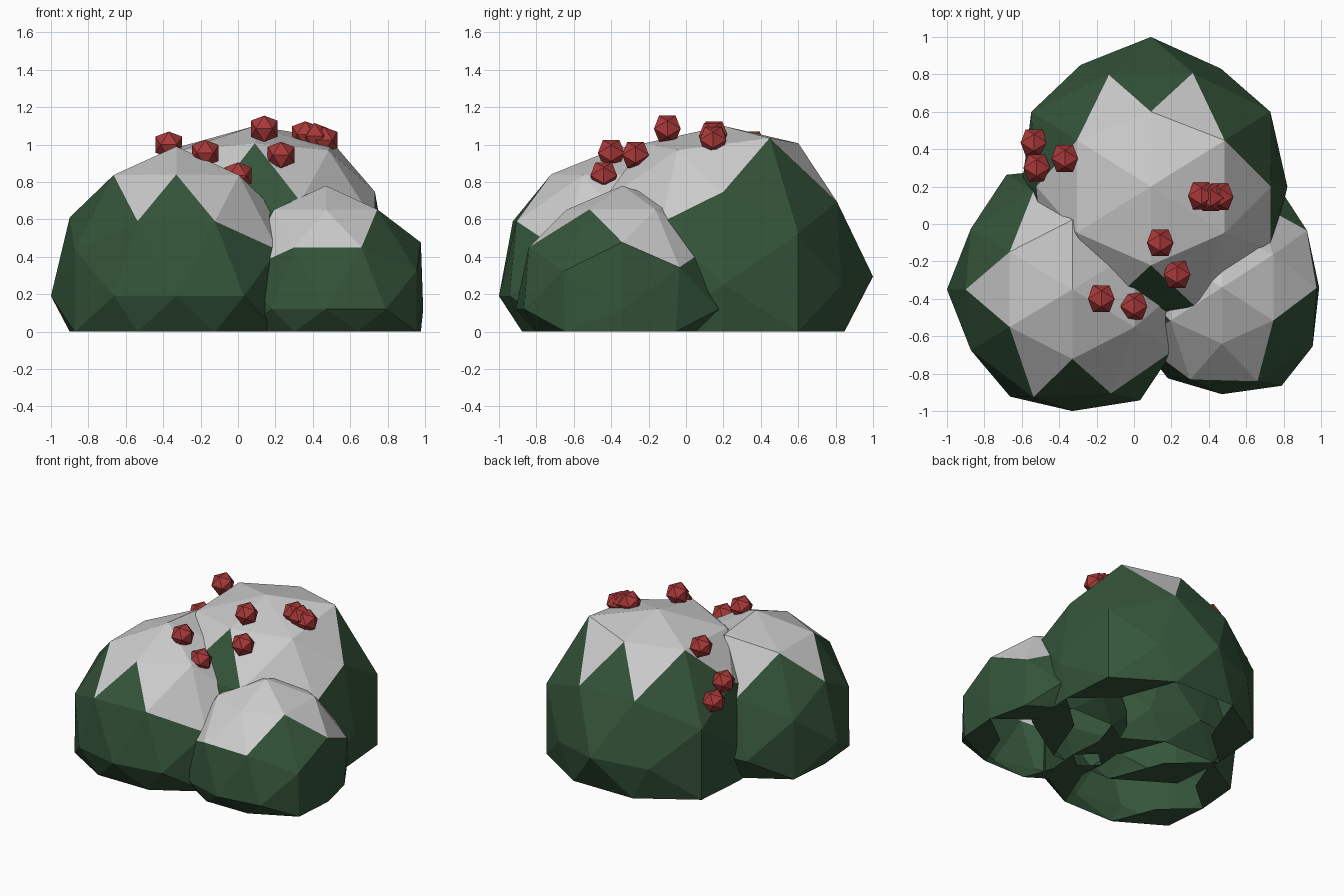
import bpy, bmesh, math
from mathutils import Vector, Matrix


def material(name, rgb):
    m = bpy.data.materials.new(name)
    m.diffuse_color = (*rgb, 1)
    return m


LEAF = material("leaf_green", (0.035, 0.09, 0.042))
SNOW = material("snow", (0.53, 0.535, 0.555))
RED = material("berry_red", (0.40, 0.04, 0.04))

# Turn the icosphere so that one edge lies on top, running along y
TURN = Matrix.Rotation(math.radians(90), 4, 'Z') @ Matrix.Rotation(-math.atan2(0.5257, 0.8507), 4, 'Y')


def ball(level):
    bm = bmesh.new()
    bmesh.ops.create_icosphere(bm, subdivisions=level, radius=1, matrix=TURN)
    return bm


def finish(bm, name, mats):
    me = bpy.data.meshes.new(name)
    bm.to_mesh(me)
    bm.free()
    for m in mats:
        me.materials.append(m)
    ob = bpy.data.objects.new(name, me)
    bpy.context.collection.objects.link(ob)
    return ob


def bush(name, centre, scale, extra_snow, nudges=()):
    """Faceted mound: snowy on top, underside opened and flattened onto the ground."""
    bm = ball(2)
    under = [f for f in bm.faces if sum(v.co.normalized().z for v in f.verts) / 3 < -0.58]
    bmesh.ops.delete(bm, geom=under, context='FACES')
    for f in bm.faces:
        d = f.calc_center_median().normalized()
        n = Vector([a / s for a, s in zip(f.normal, scale)]).normalized()
        extra = any(d.dot(Vector(e).normalized()) > 0.985 for e in extra_snow)
        f.material_index = 1 if n.z > 0.62 or extra else 0
    for v in bm.verts:
        d = v.co.normalized()
        v.co = Vector(centre) + Vector([a * b for a, b in zip(d, scale)])
        for where, offset in nudges:
            if d.dot(Vector(where).normalized()) > 0.98:
                v.co += Vector(offset)
        v.co.z = max(v.co.z, 0)
    finish(bm, name, (LEAF, SNOW))


# Three mounds, with small shifts of single corners
bush("bush_back", (0.09, 0.20, 0.25), (0.79, 0.80, 0.89),
     [(1, -1, 1), (-1, -1, 1), (0.72, -0.27, 0.55), (-0.72, -0.27, 0.55)],
     [((0, 0, 1), (0, 0, -0.04)), ((0.5, 0.309, 0.809), (0, 0, 0.065)),
      ((-0.5, 0.309, 0.809), (0, 0, 0.02)), ((0, 1, 0), (0, 0, 0.045)),
      ((0, 0.526, 0.851), (0, -0.02, 0)),
      ((0.309, 0.809, 0.5), (-0.02, -0.04, 0)), ((-0.309, 0.809, 0.5), (0.02, -0.05, 0)),
      ((1, 0, 0), (-0.06, 0, 0)), ((-1, 0, 0), (0.10, 0, 0)),
      ((0.851, 0, 0.526), (-0.03, 0, 0.03)), ((-0.851, 0, 0.526), (0.06, 0, 0)),
      ((0.526, 0.851, 0), (-0.04, -0.05, 0)), ((-0.526, 0.851, 0), (0.04, -0.03, 0)),
      ((0.809, -0.5, 0.309), (0, 0.07, 0.06)), ((-0.809, -0.5, 0.309), (0.06, 0.04, 0))])
bush("bush_left", (-0.33, -0.35, 0.19), (0.67, 0.65, 0.80),
     [(1, -1, 1), (0.72, -0.27, 0.55)],
     [((0, 0.526, 0.851), (0, 0.03, 0.08)), ((0, -0.526, 0.851), (0, -0.03, -0.03)),
      ((-0.526, 0.851, 0), (0, 0.06, 0)),
      ((0.526, -0.851, 0), (0.01, -0.04, 0)), ((-0.526, -0.851, 0), (0.02, -0.02, 0)),
      ((0.309, -0.809, 0.5), (0, -0.03, 0)), ((-0.309, -0.809, 0.5), (0, -0.05, 0))])
bush("bush_right", (0.47, -0.34, 0.12), (0.55, 0.57, 0.66),
     [(0, -0.72, 0.65), (-1, -1, 1), (0.72, 0.27, 0.55), (1, 1, 1)],
     [((1, 0, 0), (-0.03, 0, 0)), ((0.809, 0.5, 0.309), (0.01, 0.02, 0.02)),
      ((0.851, 0, 0.526), (0.04, 0, 0.01)), ((0.809, -0.5, 0.309), (0.04, -0.03, 0)),
      ((0.809, -0.5, -0.309), (0.04, -0.02, 0)), ((0.851, 0, -0.526), (0.04, 0, 0)),
      ((0, -0.526, 0.851), (0, 0, -0.03)), ((0.526, -0.851, 0), (0.03, -0.04, 0)),
      ((0.309, -0.809, 0.5), (0.02, -0.04, 0)), ((-0.309, -0.809, 0.5), (0, -0.03, 0)),
      ((0.526, 0.851, 0), (0.03, 0.03, 0))])

# Berries
BERRIES = [(0.14, -0.10, 1.085), (0.23, -0.27, 0.945), (-0.175, -0.40, 0.955), (0.0, -0.44, 0.835),
           (-0.37, 0.35, 1.0), (-0.52, 0.30, 0.76), (-0.535, 0.435, 0.67),
           (0.36, 0.15, 1.055), (0.41, 0.14, 1.045), (0.46, 0.145, 1.025)]
for i, p in enumerate(BERRIES):
    bm = ball(1)
    bmesh.ops.scale(bm, vec=(0.084, 0.084, 0.082), verts=bm.verts)
    finish(bm, f"berry_{i + 1}", (RED,)).location = p
